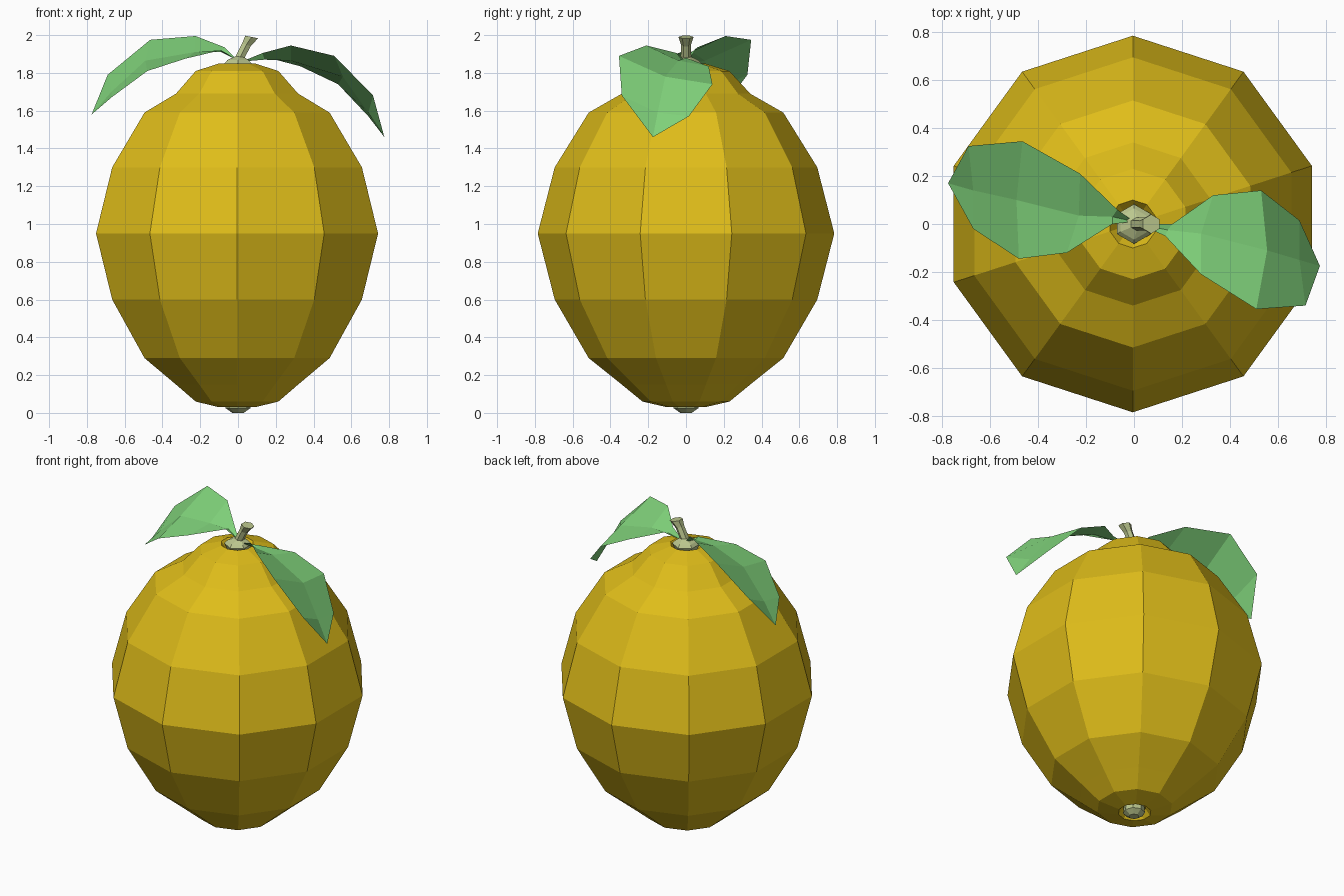
import bpy, math
from mathutils import Vector

if "Cube" in bpy.data.objects:
    bpy.data.objects.remove(bpy.data.objects["Cube"])


def material(name, rgb):
    m = bpy.data.materials.new(name)
    m.diffuse_color = (*rgb, 1)
    m.use_nodes = True
    m.node_tree.nodes["Principled BSDF"].inputs["Base Color"].default_value = m.diffuse_color
    return m


def add_mesh(name, verts, faces, mat):
    me = bpy.data.meshes.new(name)
    me.from_pydata(verts, [], faces)
    me.materials.append(mat)
    ob = bpy.data.objects.new(name, me)
    bpy.context.collection.objects.link(ob)
    return ob


def loft(name, rings, sides, mat, start=90):
    """Rings are (centre, radius, tilt about y); both ends are capped."""
    verts, faces = [], []
    for c, r, tilt in rings:
        for k in range(sides):
            a = math.radians(start) + 2 * math.pi * k / sides
            x, y = r * math.cos(a), r * math.sin(a)
            verts.append(Vector(c) + Vector((x * math.cos(tilt), y, -x * math.sin(tilt))))
    for i in range(len(rings) - 1):
        for k in range(sides):
            a, b = i * sides + k, i * sides + (k + 1) % sides
            faces.append((a, b, b + sides, a + sides))
    faces.append(tuple(reversed(range(sides))))
    faces.append(tuple(range(len(verts) - sides, len(verts))))
    return add_mesh(name, verts, faces, mat)


def leaf(name, base, rows, tip, mat):
    """Rows are (left edge, midrib, right edge), folded along the midrib."""
    verts = [base] + [p for row in rows for p in row] + [tip]
    faces = [(0, 2, 1), (0, 3, 2)]
    for i in range(len(rows) - 1):
        a = 1 + 3 * i
        faces += [(a, a + 1, a + 4, a + 3), (a + 1, a + 2, a + 5, a + 4)]
    n = len(verts) - 1
    faces += [(n - 3, n - 2, n), (n - 2, n - 1, n)]
    return add_mesh(name, verts, faces, mat)


yellow = material("peel", (0.74, 0.51, 0.01))
green = material("leaf_green", (0.22, 0.66, 0.2))
wood = material("stem_green", (0.5, 0.57, 0.27))

# Ten-sided fruit with a dimple at each end
profile = [(0.07, 0.07), (0.1, 0.03), (0.23, 0.06), (0.34, 0.15), (0.515, 0.29),
           (0.695, 0.6), (0.785, 0.95), (0.695, 1.3), (0.515, 1.59), (0.34, 1.69),
           (0.23, 1.81), (0.1, 1.85), (0.07, 1.81)]
loft("fruit_body", [((-0.005, 0, z), r, 0) for r, z in profile], 10, yellow)

# Blossom-end button underneath
loft("bottom_button", [((0, 0, 0.0), 0.03, 0), ((0, 0, 0.025), 0.066, 0),
                       ((0, 0, 0.075), 0.06, 0)], 8, wood)

# Stem cap flowing into a bent stalk
loft("stem", [((0, 0, 1.80), 0.06, 0), ((0, 0, 1.85), 0.083, 0),
              ((0, 0, 1.868), 0.065, 0), ((0.012, 0, 1.885), 0.028, 0.15),
              ((0.045, 0, 1.95), 0.027, 0.4), ((0.072, 0, 1.99), 0.04, 0.2)],
     6, wood)

# Two arched, folded leaves
leaf("left_leaf", (0.0, 0.01, 1.865), [
    ((-0.09, 0.0, 1.92), (-0.09, 0.03, 1.91), (-0.07, 0.06, 1.935)),
    ((-0.28, -0.12, 1.875), (-0.23, 0.035, 1.91), (-0.225, 0.21, 1.995)),
    ((-0.48, -0.145, 1.81), (-0.49, 0.10, 1.865), (-0.465, 0.345, 1.975)),
    ((-0.67, -0.02, 1.67), (-0.67, 0.14, 1.70), (-0.69, 0.325, 1.79)),
], (-0.775, 0.17, 1.58), green)
leaf("right_leaf", (0.02, 0.0, 1.86), [
    ((0.16, 0.0, 1.88), (0.14, -0.025, 1.87), (0.13, -0.05, 1.905)),
    ((0.33, 0.12, 1.835), (0.28, -0.04, 1.865), (0.28, -0.21, 1.945)),
    ((0.53, 0.14, 1.74), (0.555, -0.11, 1.78), (0.51, -0.355, 1.89)),
    ((0.69, 0.015, 1.57), (0.69, -0.15, 1.59), (0.715, -0.34, 1.68)),
], (0.775, -0.175, 1.46), green)
